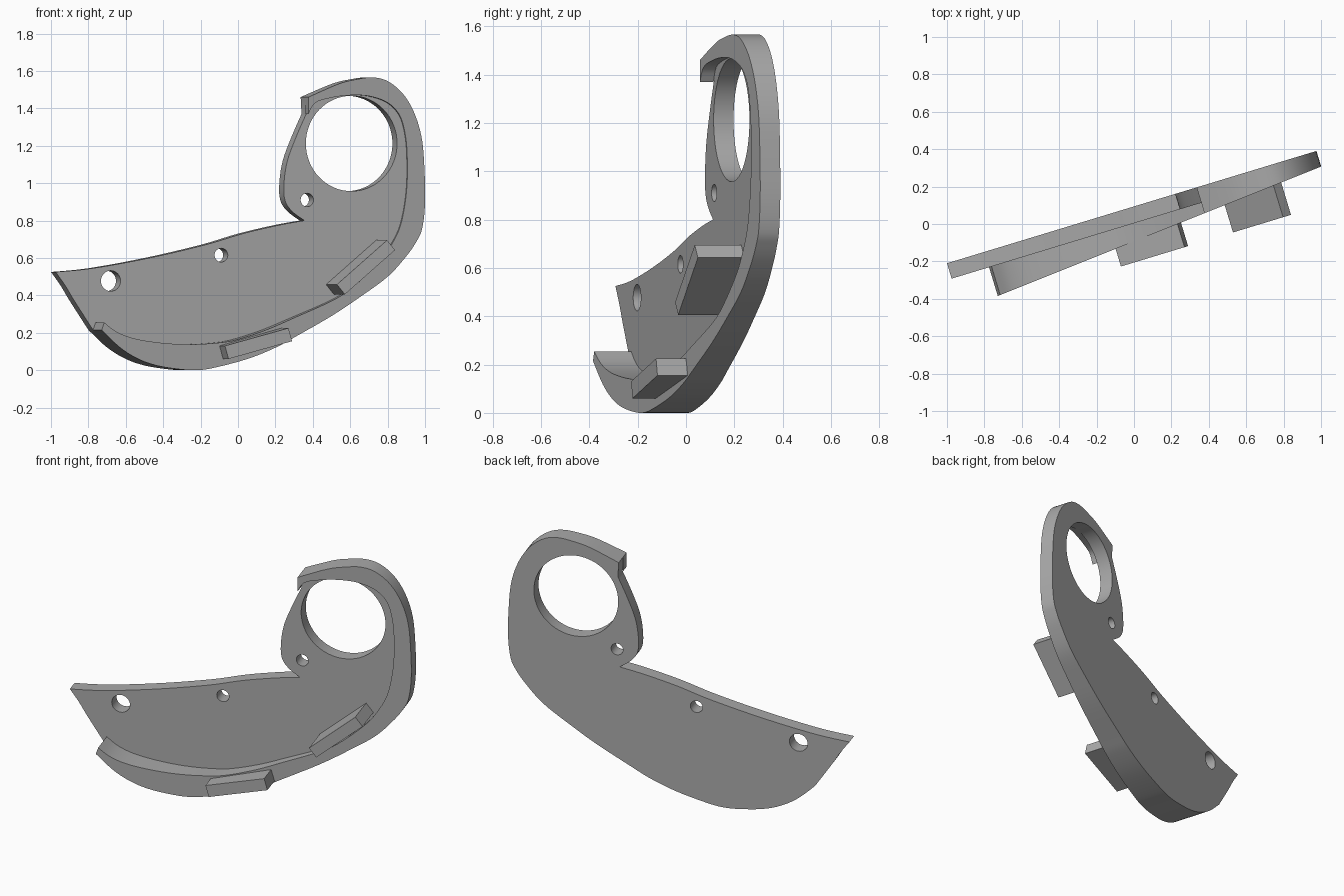
import bpy
import bmesh
import math
from mathutils import Vector

default_cube = bpy.data.objects.get("Cube")
if default_cube:
    bpy.data.objects.remove(default_cube, do_unlink=True)

YAW = math.radians(16.9)
BACK_OFFSET = 0.094
PLATE_DEPTH = 0.086
BLOCK_DEPTH = 0.287

grey = bpy.data.materials.new("plain grey")
grey.use_nodes = True
GREY_VALUE = (0.4, 0.4, 0.4, 1)
grey.diffuse_color = GREY_VALUE
grey.node_tree.nodes["Principled BSDF"].inputs["Base Color"].default_value = GREY_VALUE


def spline(points, steps=5):
    """Smooth open path through the points (end point included)."""
    p = [Vector(q) for q in points]
    p = [p[0]] + p + [p[-1]]
    path = []
    for a, b, c, d in zip(p, p[1:], p[2:], p[3:]):
        for i in range(steps):
            t = i / steps
            path.append((b * 2 + (c - a) * t
                         + (a * 2 - b * 5 + c * 4 - d) * t ** 2
                         + (b * 3 - a - c * 3 + d) * t ** 3) / 2)
    return path + [p[-1]]


def prism(name, outline, near, far):
    """Extrude an upright outline forwards; near and far give depth along its length."""
    bm = bmesh.new()
    back = [bm.verts.new((u, -near(u), z)) for u, z in outline]
    front = [bm.verts.new((u, -far(u), z)) for u, z in outline]
    bm.faces.new(back)
    bm.faces.new(front)
    for i in range(len(outline)):
        bm.faces.new((back[i - 1], back[i], front[i], front[i - 1]))
    bmesh.ops.recalc_face_normals(bm, faces=bm.faces)
    mesh = bpy.data.meshes.new(name)
    bm.to_mesh(mesh)
    bm.free()
    mesh.materials.append(grey)
    obj = bpy.data.objects.new(name, mesh)
    bpy.context.collection.objects.link(obj)
    obj.rotation_euler.z = YAW
    obj.location.y = BACK_OFFSET
    return obj


def level(depth):
    return lambda u: depth


def rim_front(u):
    return 0.1745 - 0.086 * u


def activate(obj):
    bpy.ops.object.select_all(action='DESELECT')
    obj.select_set(True)
    bpy.context.view_layer.objects.active = obj


def shade(obj):
    activate(obj)
    bpy.ops.object.shade_smooth_by_angle(angle=math.radians(30))


def drill(obj, u, z, radius, sides):
    """Cut a round hole straight through the plate."""
    turns = [math.tau * i / sides for i in range(sides)]
    circle = [(u + radius * math.cos(t), z + radius * math.sin(t)) for t in turns]
    cutter = prism("hole_cutter", circle, level(-0.1), level(PLATE_DEPTH + 0.1))
    cutter.hide_render = True
    activate(obj)
    cut = obj.modifiers.new("hole", 'BOOLEAN')
    cut.operation = 'DIFFERENCE'
    cut.solver = 'EXACT'
    cut.object = cutter
    bpy.ops.object.modifier_apply(modifier=cut.name)
    bpy.data.objects.remove(cutter, do_unlink=True)


# Outline sections, running round the plate from the pointed tip
tip_edge = spline([(-1.045, .525), (-.99, .45), (-.94, .37), (-.836, .215)])
outer_edge = spline([
    (-.836, .215), (-.73, .12), (-.627, .06), (-.522, .025), (-.4, .006),
    (-.3, 0), (-.2, .011), (0, .06), (.16, .12), (.268, .175), (.483, .29),
    (.644, .39), (.805, .5), (.912, .61), (.971, .69), (1.003, .76),
    (1.019, .9), (1.014, 1.1), (.998, 1.25), (.955, 1.38), (.89, 1.48),
    (.805, 1.545), (.72, 1.565), (.627, 1.555), (.522, 1.53), (.35, 1.46)])
head_edge = spline([
    (.355, 1.37), (.3, 1.25), (.25, 1.12), (.231, 1), (.236, .91),
    (.275, .85), (.345, .8)])
top_edge = spline([
    (.345, .8), (.2, .775), (0, .73), (-.21, .67), (-.522, .6),
    (-.836, .545), (-1.045, .525)])
inner_edge = spline([
    (.35, 1.37), (.39, 1.43), (.483, 1.457), (.59, 1.47), (.7, 1.465),
    (.805, 1.43), (.875, 1.36), (.907, 1.25), (.917, 1.12), (.912, .95),
    (.88, .78), (.826, .67), (.75, .57), (.6, .44), (.483, .37),
    (.268, .28), (.107, .215), (-.054, .165), (-.16, .147), (-.322, .138),
    (-.483, .145), (-.644, .168), (-.75, .205), (-.822, .255)])

# Flat plate with one large and three small holes
plate = prism("plate", tip_edge[:-1] + outer_edge + head_edge[:-1] + top_edge[:-1],
              level(0), level(PLATE_DEPTH))
drill(plate, .608, 1.212, .255, 64)
for u, z, radius in ((.36, .91, .036), (-.12, .615, .037), (-.737, .477, .055)):
    drill(plate, u, z, radius, 32)
shade(plate)

# Raised rim that tapers towards the round end
rim = prism("rim", outer_edge + inner_edge, level(PLATE_DEPTH - 0.001), rim_front)
shade(rim)

# Two rectangular blocks standing on the rim
blocks = {
    "lower_block": [(-.14, .06), (.215, .155), (.195, .225), (-.16, .13)],
    "upper_block": [(.51, .405), (.79, .642), (.746, .695), (.466, .458)],
}
for name, corners in blocks.items():
    prism(name, corners, level(PLATE_DEPTH / 2), level(BLOCK_DEPTH))
